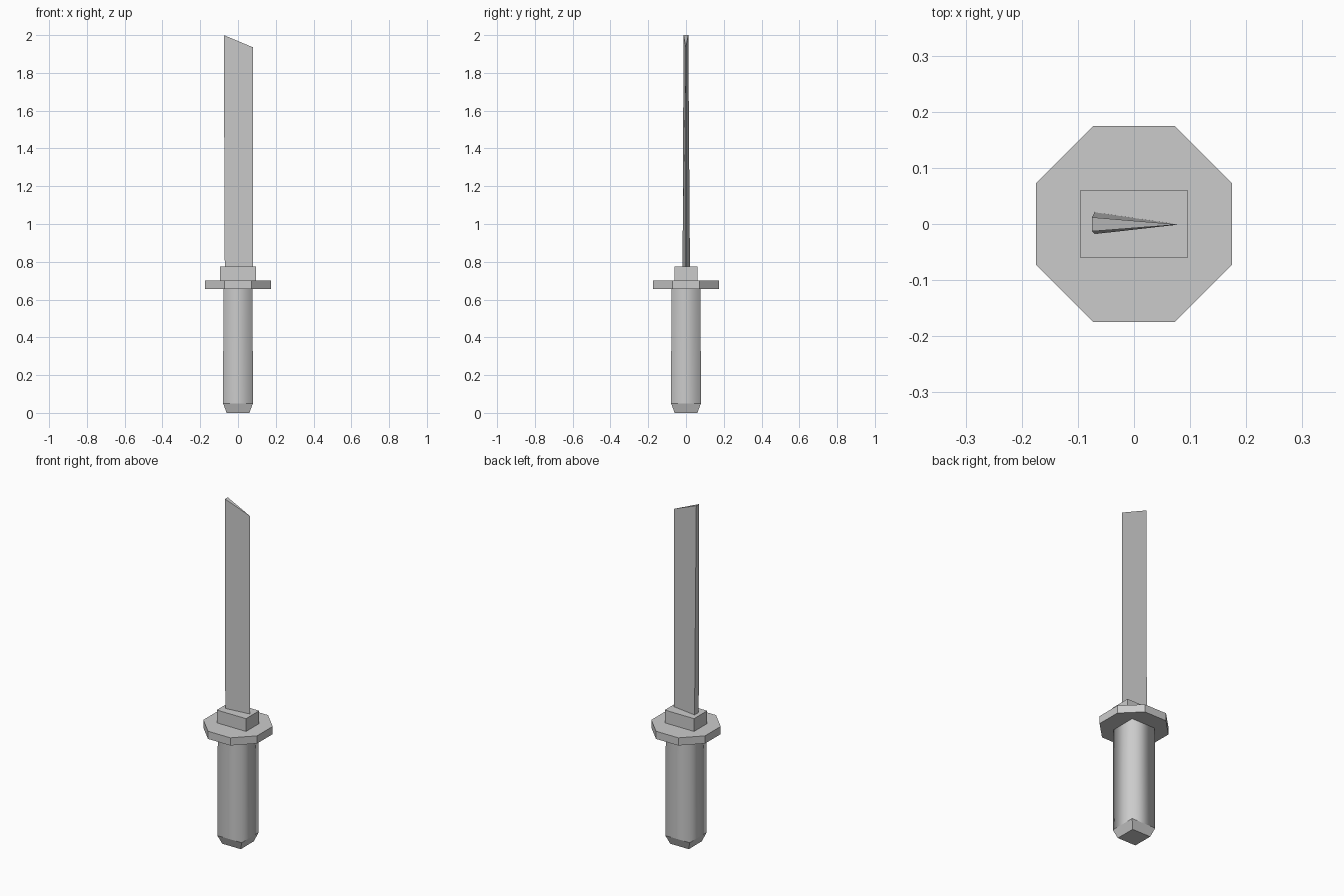
import bpy
import bmesh
from math import cos, sin, pi

cube = bpy.data.objects.get("Cube")
if cube:
    bpy.data.objects.remove(cube, do_unlink=True)

GREY = (0.6, 0.6, 0.6, 1.0)
grey = bpy.data.materials.new("plain grey")
grey.use_nodes = True
grey.diffuse_color = GREY
grey.node_tree.nodes["Principled BSDF"].inputs["Base Color"].default_value = GREY


def loft(name, lower, upper, smooth_sides=False):
    """Closed solid between two outlines with matching points."""
    bm = bmesh.new()
    a = [bm.verts.new(p) for p in lower]
    b = [bm.verts.new(p) for p in upper]
    n = len(a)
    bm.faces.new(a[::-1])
    bm.faces.new(b)
    for i in range(n):
        j = (i + 1) % n
        side = bm.faces.new((a[i], a[j], b[j], b[i]))
        side.smooth = smooth_sides
    bmesh.ops.recalc_face_normals(bm, faces=bm.faces)
    mesh = bpy.data.meshes.new(name)
    bm.to_mesh(mesh)
    bm.free()
    mesh.materials.append(grey)
    obj = bpy.data.objects.new(name, mesh)
    bpy.context.collection.objects.link(obj)
    return obj


def rect(hx, hy, z):
    return [(-hx, -hy, z), (hx, -hy, z), (hx, hy, z), (-hx, hy, z)]


def octagon(radius, z):
    angles = [(k + 0.5) * pi / 4 for k in range(8)]
    return [(radius * cos(t), radius * sin(t), z) for t in angles]


# Square grip with softly shaded sides and a tapered pommel
loft("pommel", rect(0.06, 0.06, 0), rect(0.079, 0.079, 0.05))
loft("grip", rect(0.079, 0.079, 0.05), rect(0.077, 0.077, 0.66), smooth_sides=True)

# Octagonal guard and rectangular collar
loft("guard", octagon(0.189, 0.655), octagon(0.189, 0.7))
loft("collar", rect(0.095, 0.061, 0.7), rect(0.095, 0.061, 0.775))

# Wedge blade: thick spine at -x, sharp edge at +x, slanted tip
loft("blade",
     [(-0.07, -0.018, 0.77), (0.08, -0.001, 0.77), (-0.07, 0.021, 0.77)],
     [(-0.075, -0.013, 2.0), (0.08, -0.001, 1.935), (-0.075, 0.012, 2.0)])
